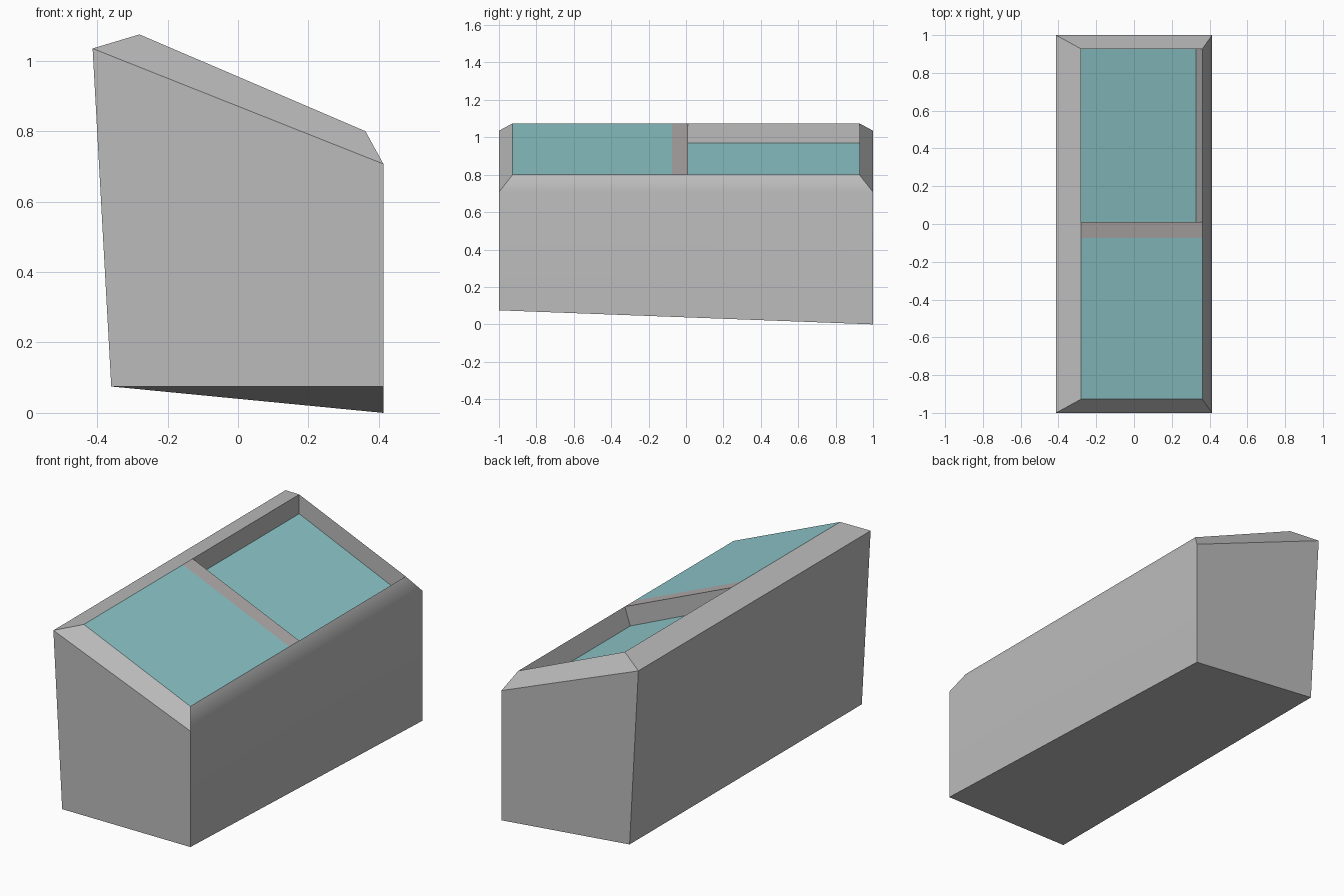
import bpy, bmesh, math
from mathutils import Vector

cube = bpy.data.objects.get("Cube")
if cube:
    bpy.data.objects.remove(cube, do_unlink=True)


def material(name, rgb):
    m = bpy.data.materials.new(name)
    m.use_nodes = True
    m.diffuse_color = (*rgb, 1)
    m.node_tree.nodes["Principled BSDF"].inputs["Base Color"].default_value = (*rgb, 1)
    return m


mesh = bpy.data.meshes.new("sloped_container")
for m in (material("grey shell", (0.5, 0.5, 0.5)),
          material("teal panel", (0.27, 0.57, 0.59)),
          material("warm grey divider", (0.45, 0.42, 0.42))):
    mesh.materials.append(m)

bm = bmesh.new()


def ring(left, right, half_length):
    """Rectangular ring, counter-clockwise from above; left/right are (x, z)."""
    spots = ((left, -1), (right, -1), (right, 1), (left, 1))
    return [bm.verts.new((x, s * half_length, z)) for (x, z), s in spots]


# Shell: base, shoulder and rim rings; the base dips at one back corner
base = ring((-0.36, 0.075), (0.413, 0.075), 1)
base[2].co.z = 0
shoulder = ring((-0.413, 1.035), (0.413, 0.707), 1)
rim = ring((-0.28, 1.075), (0.362, 0.80), 0.927)
bm.faces.new(base[::-1])
for low, high in ((base, shoulder), (shoulder, rim)):
    for i in range(4):
        j = (i + 1) % 4
        bm.faces.new((low[i], low[j], high[j], high[i]))
lid = [bm.faces.new(rim)]

# Split the sloped lid into front panel, divider and back panel
for y in (-0.075, 0.01):
    geom = lid + list({e for f in lid for e in f.edges}) + list({v for f in lid for v in f.verts})
    cut = bmesh.ops.bisect_plane(bm, geom=geom, plane_co=(0, y, 0), plane_no=(0, 1, 0))
    lid = [g for g in cut["geom"] if isinstance(g, bmesh.types.BMFace)]
lid.sort(key=lambda f: f.calc_center_median().y)
front_panel, divider, back_panel = lid
front_panel.material_index = 1
divider.material_index = 2

# Recess the back panel, with its low side wall leaning inwards
floor = bmesh.ops.extrude_discrete_faces(bm, faces=[back_panel])["faces"][0]
for f in {f for e in floor.edges for f in e.link_faces}:
    f.material_index = 0
floor.material_index = 1
for v in floor.verts:
    v.co += Vector((-0.033, 0, -0.097)) if v.co.x > 0 else Vector((0, 0, -0.105))

bm.normal_update()
bm.to_mesh(mesh)
bm.free()

body = bpy.data.objects.new("sloped_container", mesh)
bpy.context.collection.objects.link(body)
bpy.context.view_layer.objects.active = body
body.select_set(True)
bpy.ops.object.shade_smooth_by_angle(angle=math.radians(32))
weighted = body.modifiers.new("weighted normals", 'WEIGHTED_NORMAL')
weighted.keep_sharp = True
